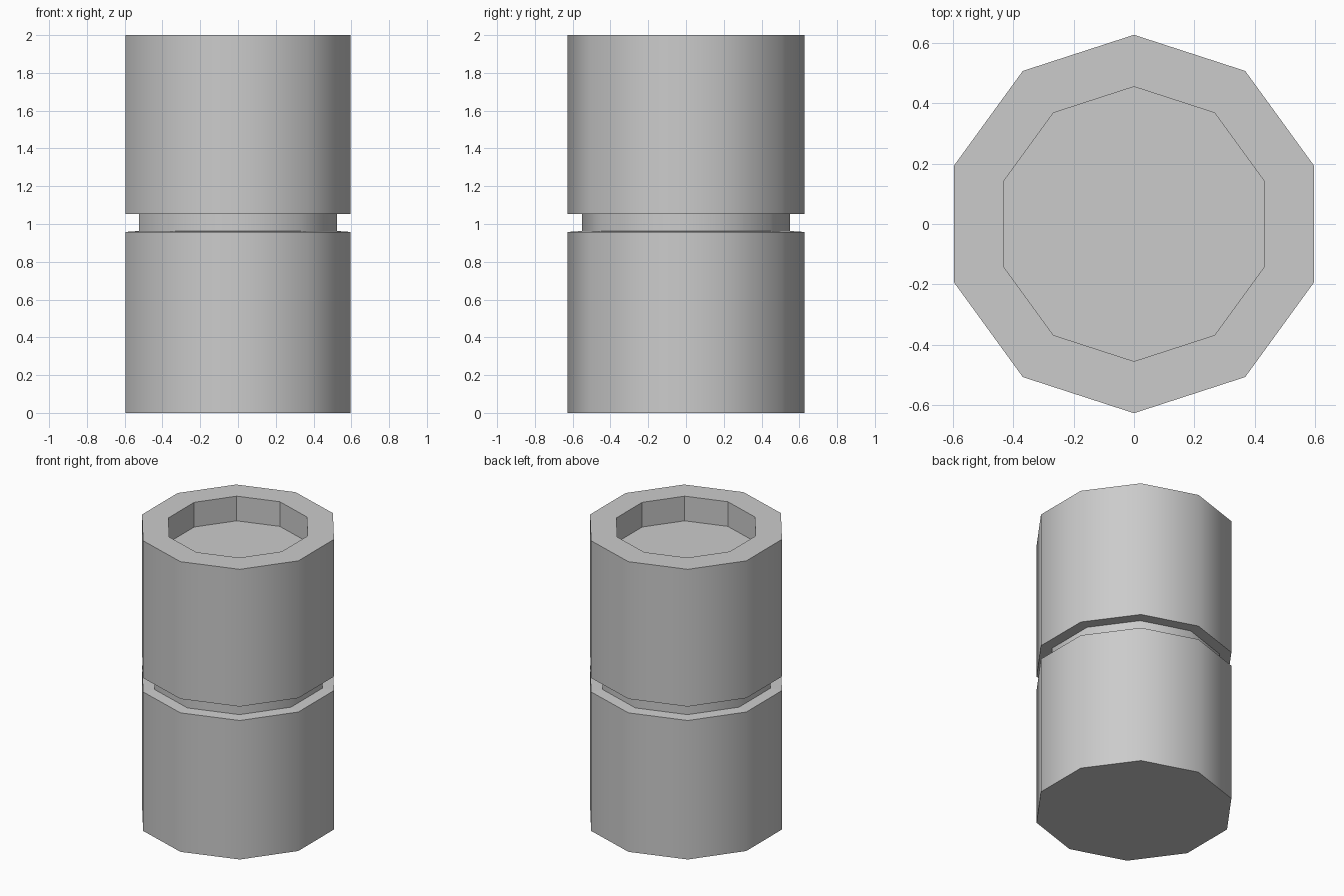
import bpy, bmesh, math

if "Cube" in bpy.data.objects:
    bpy.data.objects.remove(bpy.data.objects["Cube"])

SIDES = 10
# Profile (radius, z), bottom centre outwards and up to the recess floor
profile = [(0.627, 0.0), (0.627, 0.958), (0.551, 0.963), (0.551, 1.053),
           (0.627, 1.054), (0.627, 2.0), (0.455, 2.0), (0.455, 1.83)]
smooth_bands = {0, 2, 4}  # lower wall, groove wall, upper wall

bm = bmesh.new()


def ring(r, z):
    step = 2 * math.pi / SIDES
    return [bm.verts.new((r * math.sin(i * step), r * math.cos(i * step), z))
            for i in range(SIDES)]


rings = [ring(r, z) for r, z in profile]

# Walls, groove, rim and recess sides
for band, (low, high) in enumerate(zip(rings, rings[1:])):
    for i in range(SIDES):
        j = (i + 1) % SIDES
        face = bm.faces.new((low[i], low[j], high[j], high[i]))
        face.smooth = band in smooth_bands

# Base and recess floor
bm.faces.new(rings[0])
bm.faces.new(rings[-1])
bmesh.ops.recalc_face_normals(bm, faces=bm.faces)

# Keep the horizontal edges crisp
for edge in bm.edges:
    edge.smooth = edge.calc_face_angle(0) < math.radians(50)

mesh = bpy.data.meshes.new("grooved_canister")
bm.to_mesh(mesh)
bm.free()
body = bpy.data.objects.new("grooved_canister", mesh)
bpy.context.collection.objects.link(body)
